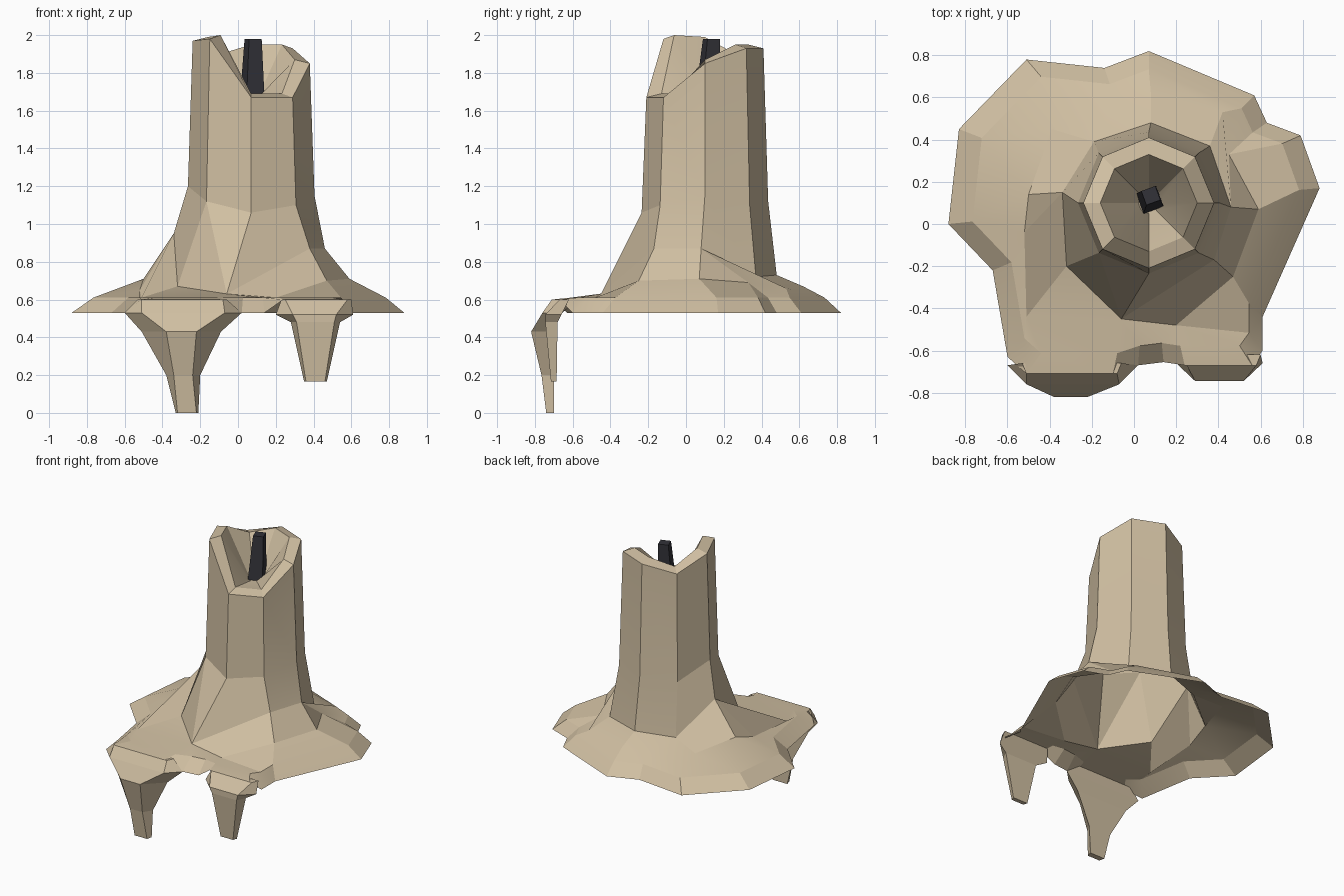
import bpy, bmesh, math

if "Cube" in bpy.data.objects:
    bpy.data.objects.remove(bpy.data.objects["Cube"])

CX, CY = 0.07, 0.10  # axis of the column


def material(name, rgb):
    m = bpy.data.materials.new(name)
    m.diffuse_color = (*rgb, 1)
    m.use_nodes = True
    m.node_tree.nodes["Principled BSDF"].inputs["Base Color"].default_value = m.diffuse_color
    return m


wax = material("cream wax", (0.63, 0.52, 0.36))
char = material("charred black", (0.032, 0.032, 0.04))


def angle(co):
    """Angle round the column axis, counted from just before +x."""
    return (math.degrees(math.atan2(co[1] - CY, co[0] - CX)) + 20) % 360


def finish(bm, name, mat, smooth=None):
    me = bpy.data.meshes.new(name)
    bm.to_mesh(me)
    bm.free()
    ob = bpy.data.objects.new(name, me)
    bpy.context.collection.objects.link(ob)
    me.materials.append(mat)
    if smooth:
        bpy.ops.object.select_all(action='DESELECT')
        ob.select_set(True)
        bpy.context.view_layer.objects.active = ob
        bpy.ops.object.shade_smooth_by_angle(angle=math.radians(smooth))
    return ob


def zip_rings(bm, a, b):
    """Skin ring a to ring b, even when their point counts differ."""
    i = j = 0
    na, nb = len(a), len(b)

    def ang(r, k):
        return angle(r[k % len(r)].co) + 360 * (k // len(r))
    while i < na or j < nb:
        ta = ang(a, i + 1) if i < na else 1e9
        tb = ang(b, j + 1) if j < nb else 1e9
        p, q = a[i % na], b[j % nb]
        p2, q2 = a[(i + 1) % na], b[(j + 1) % nb]
        if abs(ta - tb) < 9:
            bm.faces.new((p, q, q2, p2))
            i, j = i + 1, j + 1
        elif ta < tb:
            bm.faces.new((p, q, p2))
            i += 1
        else:
            bm.faces.new((p, q, q2))
            j += 1


def octagon(r, heights):
    return [(CX + r * math.cos(k * math.pi / 4), CY + r * math.sin(k * math.pi / 4), z)
            for k, z in enumerate(heights)]


# Candle: bowl, rim, column and spreading skirt, as rings from the inside outwards
rim = [1.85, 1.93, 1.93, 1.88, 1.97, 1.98, 1.67, 1.67]
flare = [(0.46, 0.08, 0.87), (0.36, 0.37, 0.72), (0.08, 0.48, 0.73), (-0.19, 0.39, 0.72),
         (-0.34, 0.15, 0.95), (-0.32, -0.20, 0.67), (-0.06, -0.45, 0.63), (0.38, -0.17, 0.87)]
shoulder = [(0.59, 0.07, 0.71), (0.45, 0.33, 0.69), (0.42, 0.53, 0.66), (0.08, 0.62, 0.67),
            (-0.13, 0.50, 0.69), (-0.39, 0.45, 0.68), (-0.50, 0.14, 0.71), (-0.52, -0.04, 0.65),
            (-0.51, -0.44, 0.61), (-0.06, -0.46, 0.63), (0.20, -0.48, 0.61), (0.47, -0.25, 0.70)]
outline = [(0.88, 0.17), (0.79, 0.42), (0.63, 0.48), (0.57, 0.61), (0.07, 0.82), (-0.14, 0.74),
           (-0.51, 0.78), (-0.83, 0.45), (-0.88, 0.0), (-0.67, -0.22), (-0.60, -0.63),
           (-0.51, -0.71), (-0.10, -0.71), (0.02, -0.67), (0.14, -0.655), (0.24, -0.67),
           (0.56, -0.67), (0.61, -0.60), (0.61, -0.44)]
over_drip = [(-0.51, -0.71), (-0.10, -0.71), (0.24, -0.67), (0.56, -0.67)]
lip = [(CX + (x - CX) * 0.88, CY + (y - CY) * 0.88, 0.61) for x, y in outline]
edge = [(x, y, 0.60 if (x, y) in over_drip else 0.53) for x, y in outline]
rings = [octagon(0.05, [1.67] * 8),
         octagon(0.23, [z + 0.02 for z in rim]),
         octagon(0.31, rim),
         octagon(0.335, [1.15, 1.10, 1.12, 1.10, 1.20, 1.12, 1.06, 1.10]),
         flare, shoulder, lip, edge]
bm = bmesh.new()
loops = [[bm.verts.new(p) for p in sorted(r, key=angle)] for r in rings]
bm.faces.new(loops[0])
for a, b in zip(loops, loops[1:]):
    zip_rings(bm, a, b)
finish(bm, "candle", wax, 15)


# Wax drips hanging over the front edge: sections of (z, left, right, front y, back y, inset)
def drip(name, sections):
    bm = bmesh.new()
    rows = []
    for z, l, r, f, b, s in sections:
        rows.append([bm.verts.new(p) for p in
                     ((l, b, z), (l + s, f, z), (r - s, f, z), (r, b, z))])
    for a, b in zip(rows, rows[1:]):
        for k in range(4):
            n = (k + 1) % 4
            bm.faces.new((a[k], b[k], b[n], a[n]))
    bm.faces.new(rows[0])
    bm.faces.new(rows[-1][::-1])
    bmesh.ops.recalc_face_normals(bm, faces=bm.faces)
    finish(bm, name, wax)


drip("long_drip", [(0.60, -0.53, -0.06, -0.71, -0.66, 0.02),
                   (0.53, -0.60, 0.02, -0.76, -0.67, 0.09),
                   (0.43, -0.51, -0.09, -0.82, -0.69, 0.13),
                   (0.20, -0.38, -0.20, -0.765, -0.70, 0.04),
                   (0.01, -0.33, -0.21, -0.74, -0.70, 0.01)])
drip("short_drip", [(0.60, 0.23, 0.60, -0.67, -0.62, 0.02),
                    (0.52, 0.20, 0.61, -0.745, -0.66, 0.09),
                    (0.48, 0.28, 0.54, -0.745, -0.68, 0.03),
                    (0.165, 0.35, 0.47, -0.715, -0.685, 0.01)])

# Wick: tapered, slightly twisted and leaning square rod
bm = bmesh.new()
rows = []
for x, y, z, r, turn in ((0.075, 0.11, 1.62, 0.075, 65), (0.08, 0.135, 1.98, 0.05, 65)):
    rows.append([bm.verts.new((x + r * math.cos(math.radians(turn + 90 * k)),
                               y + r * math.sin(math.radians(turn + 90 * k)), z))
                 for k in range(4)])
for k in range(4):
    n = (k + 1) % 4
    bm.faces.new((rows[0][k], rows[0][n], rows[1][n], rows[1][k]))
bm.faces.new(rows[1])
bm.faces.new(rows[0][::-1])
finish(bm, "wick", char)

bpy.data.objects["candle"].location.z -= 0.0
for name in ("candle", "long_drip", "short_drip", "wick"):
    for v in bpy.data.objects[name].data.vertices:
        v.co.z -= 0.01 if v.co.z < 0.02 else 0.0
